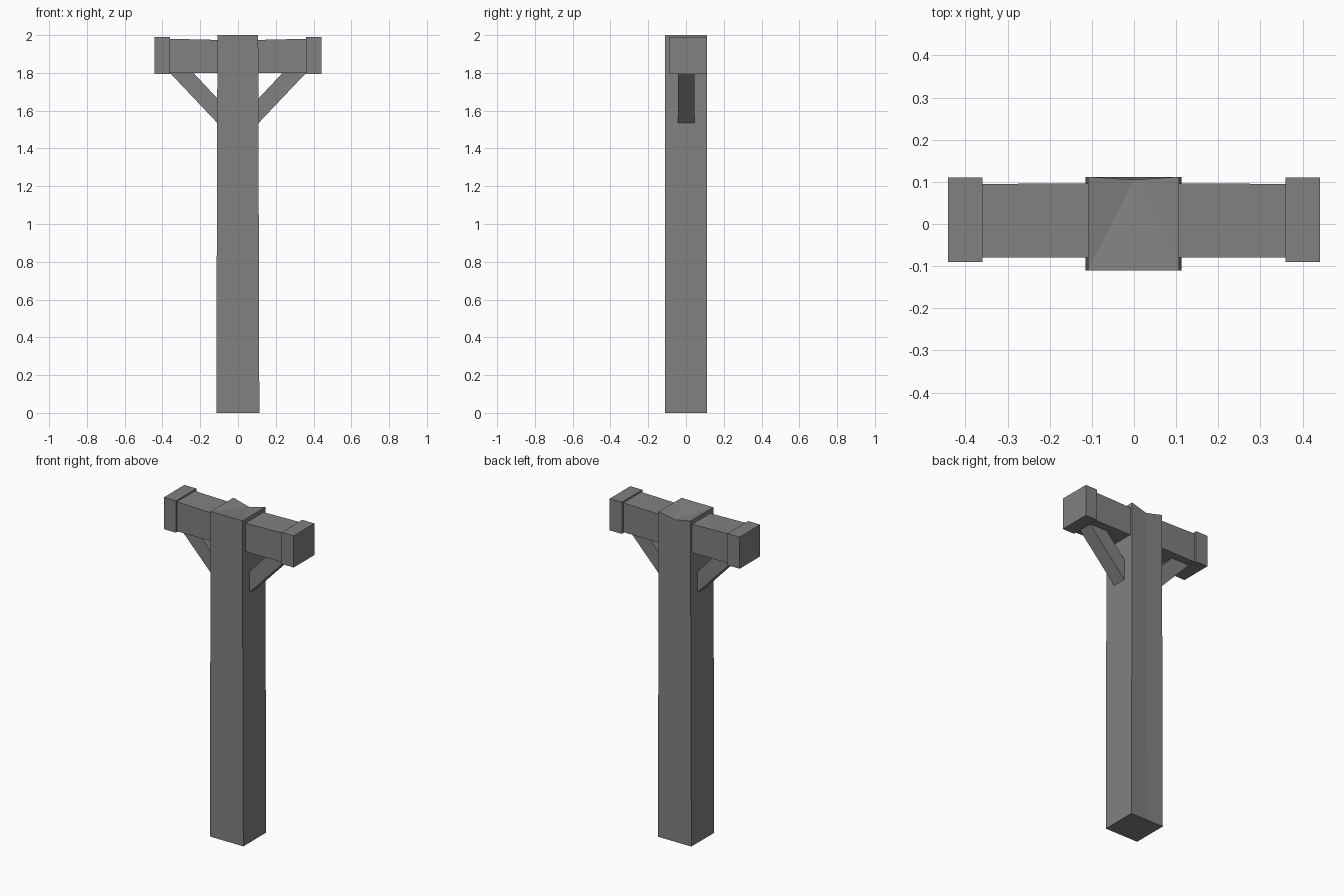
import bpy
import bmesh

cube = bpy.data.objects.get("Cube")
if cube:
    bpy.data.objects.remove(cube, do_unlink=True)

wood = bpy.data.materials.new("grey_wood")
wood.use_nodes = True
colour = (0.22, 0.22, 0.22, 1)
wood.diffuse_color = colour
wood.node_tree.nodes["Principled BSDF"].inputs["Base Color"].default_value = colour


def loft(name, start, end):
    """Solid between two matching outlines."""
    bm = bmesh.new()
    a = [bm.verts.new(p) for p in start]
    b = [bm.verts.new(p) for p in end]
    n = len(a)
    bm.faces.new(a)
    bm.faces.new(b)
    for i in range(n):
        j = (i + 1) % n
        bm.faces.new((a[i], a[j], b[j], b[i]))
    bmesh.ops.recalc_face_normals(bm, faces=bm.faces)
    # Split the slightly bent faces so the chipped edge stays crisp
    bmesh.ops.triangulate(bm, faces=[f for f in bm.faces if len(f.verts) > 4])
    mesh = bpy.data.meshes.new(name)
    bm.to_mesh(mesh)
    bm.free()
    mesh.materials.append(wood)
    obj = bpy.data.objects.new(name, mesh)
    bpy.context.collection.objects.link(obj)
    return obj


def section(x, y0, y1, z0, z1):
    return [(x, y0, z0), (x, y1, z0), (x, y1, z1), (x, y0, z1)]


# Post, tapering slightly, with a chip in the middle of its top back edge
base = [(-0.115, -0.11, 0), (0.113, -0.11, 0), (0.113, 0.112, 0),
        (0, 0.112, 0), (-0.115, 0.112, 0)]
top = [(-0.109, -0.11, 2), (0.107, -0.11, 2), (0.107, 0.112, 2),
       (0, 0.105, 1.976), (-0.109, 0.112, 2)]
loft("post", base, top)

for side, s in (("left", 1), ("right", -1)):
    # Crossbeam half, a little thicker toward its end
    loft(side + "_beam", section(0, -0.08, 0.097, 1.8, 1.972),
         section(s * 0.38, -0.08, 0.095, 1.8, 1.981))
    # End block
    loft(side + "_end_block", section(s * 0.36, -0.09, 0.11, 1.795, 1.99),
         section(s * 0.442, -0.09, 0.11, 1.795, 1.99))
    # Diagonal brace
    outline = [(0.1, 1.525), (0.1, 1.655), (0.245, 1.81), (0.37, 1.81)]
    loft(side + "_brace", [(s * x, -0.042, z) for x, z in outline],
         [(s * x, 0.045, z) for x, z in outline])
